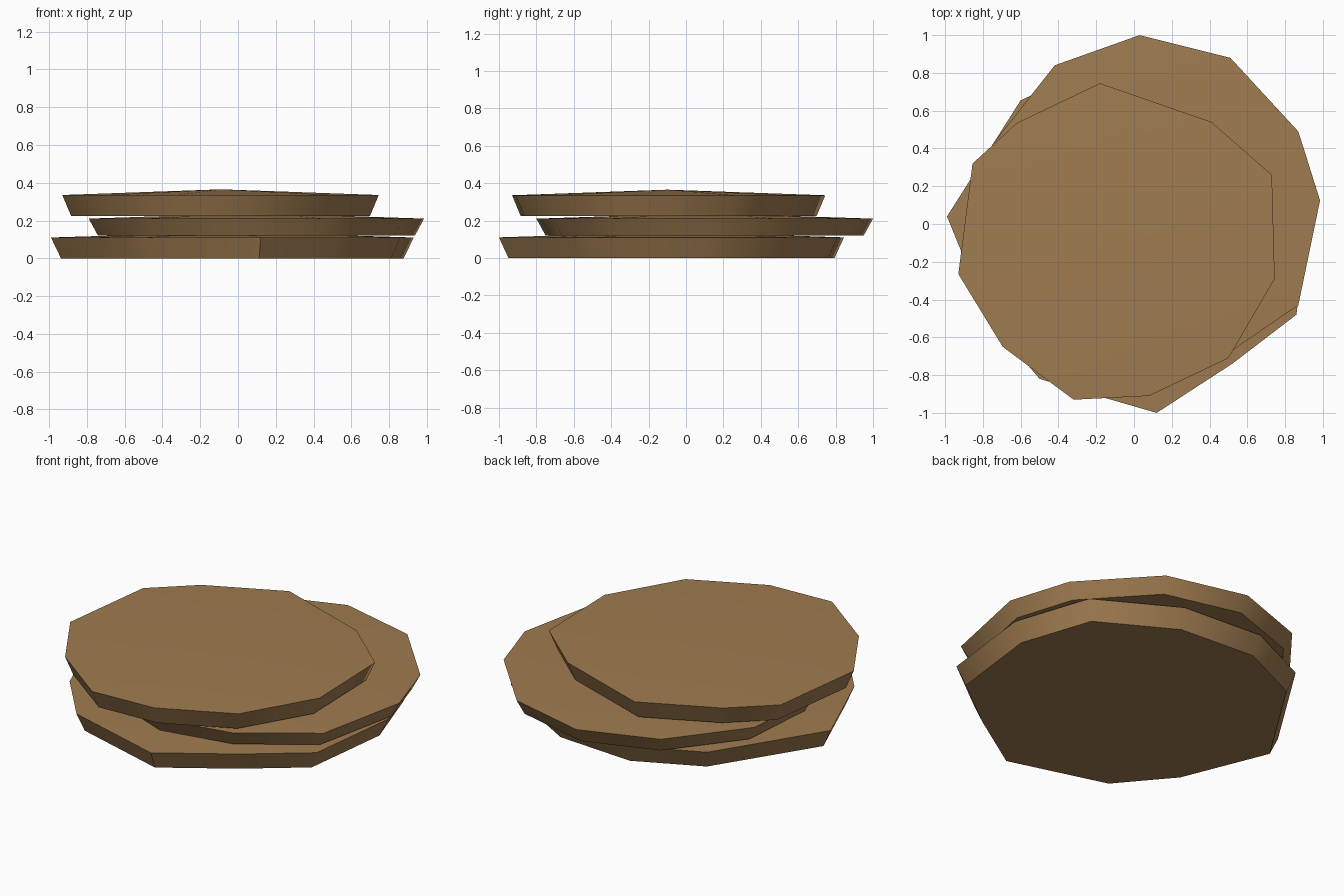
import bpy
import bmesh
from math import radians
from mathutils import Vector

default_cube = bpy.data.objects.get("Cube")
if default_cube:
    bpy.data.objects.remove(default_cube, do_unlink=True)

# One warm brown for the whole stack
brown = bpy.data.materials.new("warm brown")
brown.use_nodes = True
colour = (0.35, 0.2, 0.08, 1)
brown.diffuse_color = colour
brown.node_tree.nodes["Principled BSDF"].inputs["Base Color"].default_value = colour

FLARE = 0.945   # lower rim size relative to the upper rim
CROWN = 0.03    # rise of the shallow peak above the rim


def make_slab(name, outline, centre, base, rim):
    """Flared irregular slab with a flat underside and a slightly peaked top."""
    bm = bmesh.new()
    middle = Vector(centre)
    upper, lower = [], []
    for point in outline:
        corner = Vector(point)
        inner = middle.lerp(corner, FLARE)
        upper.append(bm.verts.new((corner.x, corner.y, rim)))
        lower.append(bm.verts.new((inner.x, inner.y, base)))
    peak = bm.verts.new((middle.x, middle.y, rim + CROWN))
    bm.faces.new(lower)
    count = len(outline)
    for i in range(count):
        j = (i + 1) % count
        bm.faces.new((lower[i], lower[j], upper[j], upper[i]))
        bm.faces.new((upper[i], upper[j], peak))
    bmesh.ops.recalc_face_normals(bm, faces=bm.faces[:])
    mesh = bpy.data.meshes.new(name)
    bm.to_mesh(mesh)
    bm.free()
    mesh.materials.append(brown)
    slab = bpy.data.objects.new(name, mesh)
    bpy.context.collection.objects.link(slab)

    # Soften the rim facets but keep the upper and lower edges crisp
    bpy.ops.object.select_all(action="DESELECT")
    slab.select_set(True)
    bpy.context.view_layer.objects.active = slab
    bpy.ops.object.shade_smooth_by_angle(angle=radians(45))
    return slab


# Bottom slab
make_slab("bottom_slab", [
    (.93, .1), (.78, .55), (.32, .81), (-.19, .845), (-.6, .655), (-.99, .04),
    (-.77, -.5), (-.5, -.82), (.12, -1), (.52, -.74), (.86, -.48),
], centre=(-.03, -.08), base=0, rim=.11)

# Middle slab, shifted towards the back left
make_slab("middle_slab", [
    (.03, 1), (-.42, .84), (-.75, .42), (-.79, -.08), (-.5, -.6), (0, -.8),
    (.46, -.71), (.87, -.43), (.985, .125), (.87, .49), (.51, .88),
], centre=(.1, .1), base=.12, rim=.21)

# Top slab, shifted towards the front right
make_slab("top_slab", [
    (-.18, .745), (-.62, .535), (-.855, .32), (-.93, -.265), (-.695, -.65),
    (-.32, -.93), (.08, -.91), (.5, -.71), (.745, -.29), (.73, .26), (.41, .54),
], centre=(-.09, -.1), base=.225, rim=.335)
